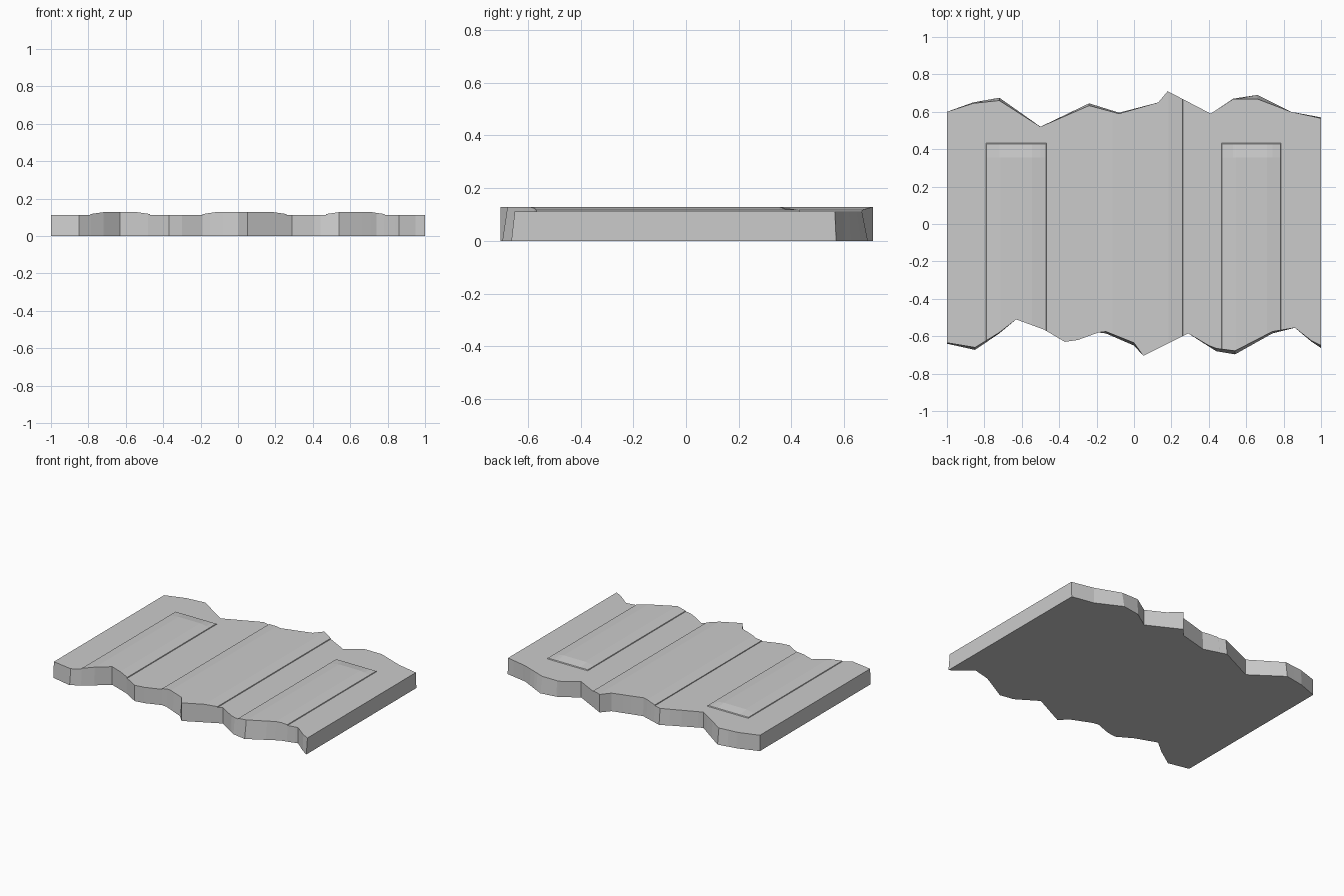
import bpy, bmesh

if "Cube" in bpy.data.objects:
    bpy.data.objects.remove(bpy.data.objects["Cube"])

# Broken edges: (x, y at top, y at bottom)
BACK = [(-1, .60, .60), (-.86, .645, .65), (-.72, .66, .675), (-.50, .52, .52),
        (-.24, .633, .645), (-.08, .59, .595), (.13, .65, .65), (.18, .71, .71),
        (.41, .59, .59), (.53, .668, .67), (.66, .668, .69), (.84, .60, .60),
        (1, .565, .57)]
FRONT = [(-1, -.635, -.64), (-.85, -.66, -.673), (-.72, -.58, -.585), (-.63, -.51, -.51),
         (-.48, -.565, -.565), (-.37, -.63, -.63), (-.30, -.62, -.62), (-.19, -.58, -.58),
         (-.15, -.575, -.585), (0, -.635, -.65), (.05, -.705, -.705), (.29, -.585, -.585),
         (.40, -.65, -.655), (.44, -.665, -.68), (.54, -.678, -.697), (.74, -.575, -.585),
         (.86, -.555, -.555), (.95, -.625, -.63), (1, -.65, -.663)]
# Raised panels: x start, x end, y end
PANELS = [(-.79, -.47, .43), (-.19, .26, 9), (.47, .785, .43)]
SLOPE = .075


def edge(points, x, k):
    for a, b in zip(points, points[1:]):
        if x <= b[0]:
            t = (x - a[0]) / (b[0] - a[0])
            return a[k] + t * (b[k] - a[k])
    return points[-1][k]


def height(x, y):
    for x0, x1, y1 in PANELS:
        d = min(x - x0, x1 - x, y1 - y)
        if d > 0:
            return .117 + .011 * min(d / SLOPE, 1)
    return .112


# Cross-section stations along x
xs = {p[0] for p in BACK + FRONT}
for x0, x1, _ in PANELS:
    xs |= {x0 - .001, x0 + .001, x0 + SLOPE, x1 - SLOPE, x1 - .001, x1 + .001}
xs = sorted(xs)

# Loft the slab through the stations
bm = bmesh.new()
rings = []
for x in xs:
    f, b = edge(FRONT, x, 1), edge(BACK, x, 1)
    ring = [(x, edge(FRONT, x, 2), 0)]
    ring += [(x, y, height(x, y)) for y in (f, .43 - SLOPE, .428, .432, b)]
    ring += [(x, edge(BACK, x, 2), 0)]
    rings.append([bm.verts.new(c) for c in ring])
for a, b in zip(rings, rings[1:]):
    for i in range(len(a)):
        j = (i + 1) % len(a)
        bm.faces.new((a[i], a[j], b[j], b[i]))
bm.faces.new(rings[0])
bm.faces.new(rings[-1][::-1])
bmesh.ops.recalc_face_normals(bm, faces=bm.faces[:])
mesh = bpy.data.meshes.new("broken_wall_slab")
bm.to_mesh(mesh)
bm.free()
slab = bpy.data.objects.new("broken_wall_slab", mesh)
bpy.context.collection.objects.link(slab)
